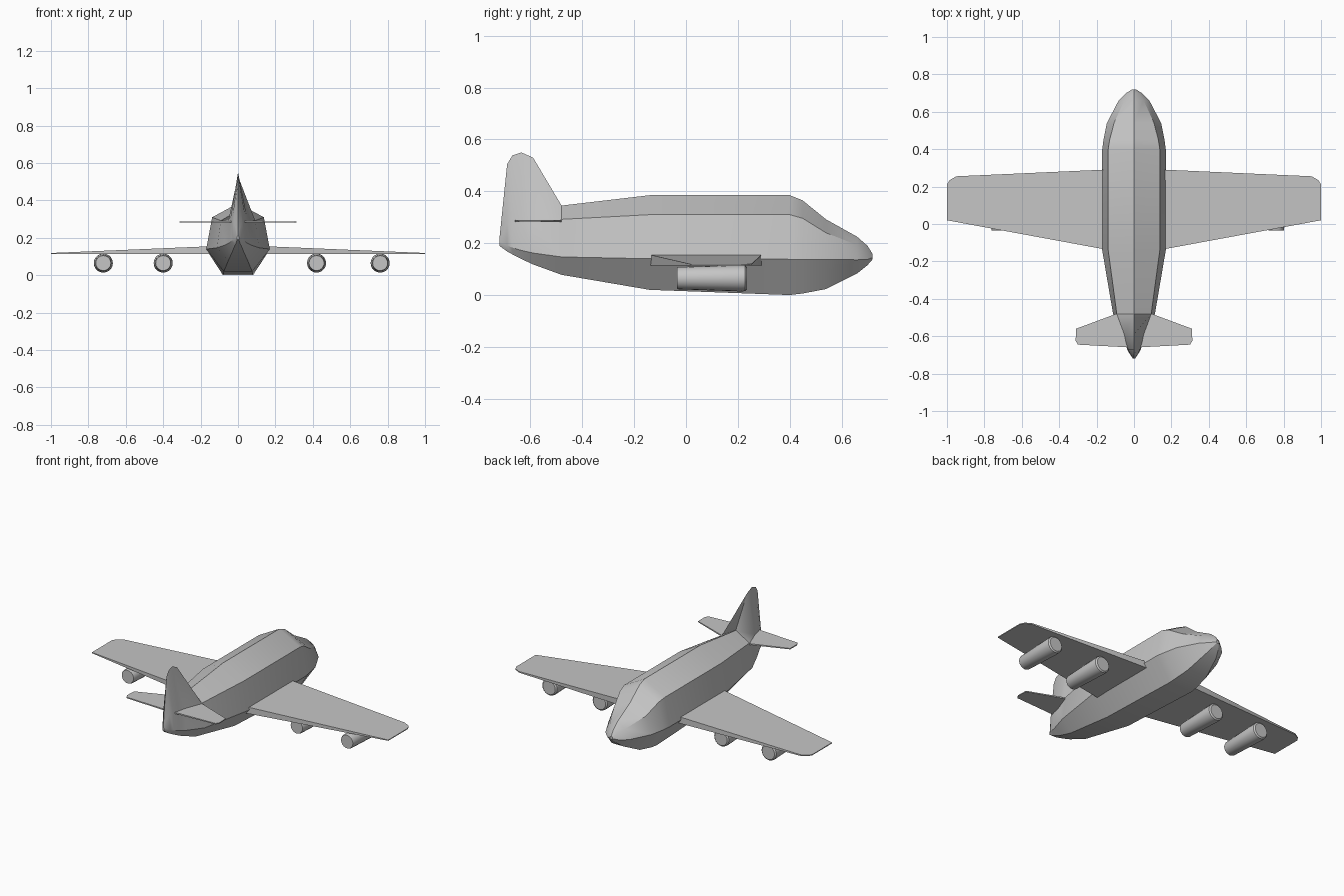
import bpy, bmesh, math

if "Cube" in bpy.data.objects:
    bpy.data.objects.remove(bpy.data.objects["Cube"])

grey = bpy.data.materials.new("light_grey")
grey.diffuse_color = (0.56, 0.56, 0.56, 1)
grey.use_nodes = True
grey.node_tree.nodes["Principled BSDF"].inputs["Base Color"].default_value = grey.diffuse_color


def make(name, verts, faces):
    me = bpy.data.meshes.new(name)
    me.from_pydata(verts, [], faces)
    bm = bmesh.new()
    bm.from_mesh(me)
    bmesh.ops.recalc_face_normals(bm, faces=bm.faces)
    bm.to_mesh(me)
    bm.free()
    ob = bpy.data.objects.new(name, me)
    bpy.context.collection.objects.link(ob)
    me.materials.append(grey)
    bpy.ops.object.select_all(action='DESELECT')
    ob.select_set(True)
    bpy.context.view_layer.objects.active = ob
    bpy.ops.object.shade_smooth_by_angle(angle=math.radians(28))
    return ob


def loft(name, rings):
    n = len(rings[0])
    verts = [p for r in rings for p in r]
    faces = [(i * n + j, i * n + (j + 1) % n, (i + 1) * n + (j + 1) % n, (i + 1) * n + j)
             for i in range(len(rings) - 1) for j in range(n)]
    faces += [tuple(range(n)), tuple(range((len(rings) - 1) * n, len(rings) * n))]
    return make(name, verts, faces)


# Fuselage with fin: y, ridge z, shoulder (x, z), waist (x, z), belly (x, z)
stations = [
    (-0.72, .215, .004, .208, .006, .200, .004, .190),
    (-0.69, .505, .022, .285, .026, .190, .012, .168),
    (-0.67, .538, .032, .286, .036, .183, .018, .157),
    (-0.635, .55, .043, .288, .048, .172, .025, .139),
    (-0.59, .530, .052, .290, .068, .162, .034, .118),
    (-0.48, .345, .092, .292, .112, .147, .052, .078),
    (-0.14, .385, .138, .310, .170, .140, .076, .020),
    (0.40, .385, .138, .310, .170, .138, .080, .000),
    (0.45, .365, .130, .296, .163, .137, .077, .006),
    (0.54, .292, .107, .240, .145, .137, .066, .023),
    (0.66, .225, .052, .193, .082, .136, .038, .083),
    (0.70, .190, .026, .172, .042, .137, .020, .115),
    (0.72, .158, .007, .154, .010, .145, .006, .138),
]
rings = []
for y, zt, xs, zs, xw, zw, xb, zb in stations:
    half = [(xs, y, zs), (xw, y, zw), (xb, y, zb)]
    rings.append([(0, y, zt)] + half + [(-x, yy, z) for x, yy, z in reversed(half)])
loft("fuselage_and_fin", rings)


def slab(name, outline, bottom, top, side):
    # horizontal panel; bottom and top heights are functions of the span position
    lo = [(side * x, y, bottom(x)) for x, y in outline]
    hi = [(side * x, y, top(x)) for x, y in outline]
    return loft(name, [lo, hi])


wing = [(0.05, .297), (0.17, .290), (0.95, .255), (0.985, .235), (1.0, .212), (1.0, .02),
        (0.17, -.133), (0.05, -.155)]
tail = [(0.02, -.47), (0.10, -.482), (0.31, -.56), (0.312, -.625), (0.30, -.645), (0.02, -.66)]

for side, label in ((1, "right"), (-1, "left")):
    slab(label + "_wing", wing, lambda x: 0.115 - 0.001 * x,
         lambda x: 0.154 - 0.035 * (x - 0.17) / 0.83, side)
    slab(label + "_tailplane", tail, lambda x: 0.281, lambda x: 0.290 - 0.01 * x, side)

# Engines: tapered tubes with a rounded lip at each end
profile = [(-0.035, .040), (-0.028, .043), (0.215, .051), (0.228, .050), (0.235, .042)]
for i, cx in enumerate((-0.72, -0.40, 0.42, 0.76)):
    n = 20
    loft("engine_%d" % (i + 1),
         [[(cx + r * math.cos(2 * math.pi * k / n), y, 0.065 + r * math.sin(2 * math.pi * k / n))
           for k in range(n)] for y, r in profile])
